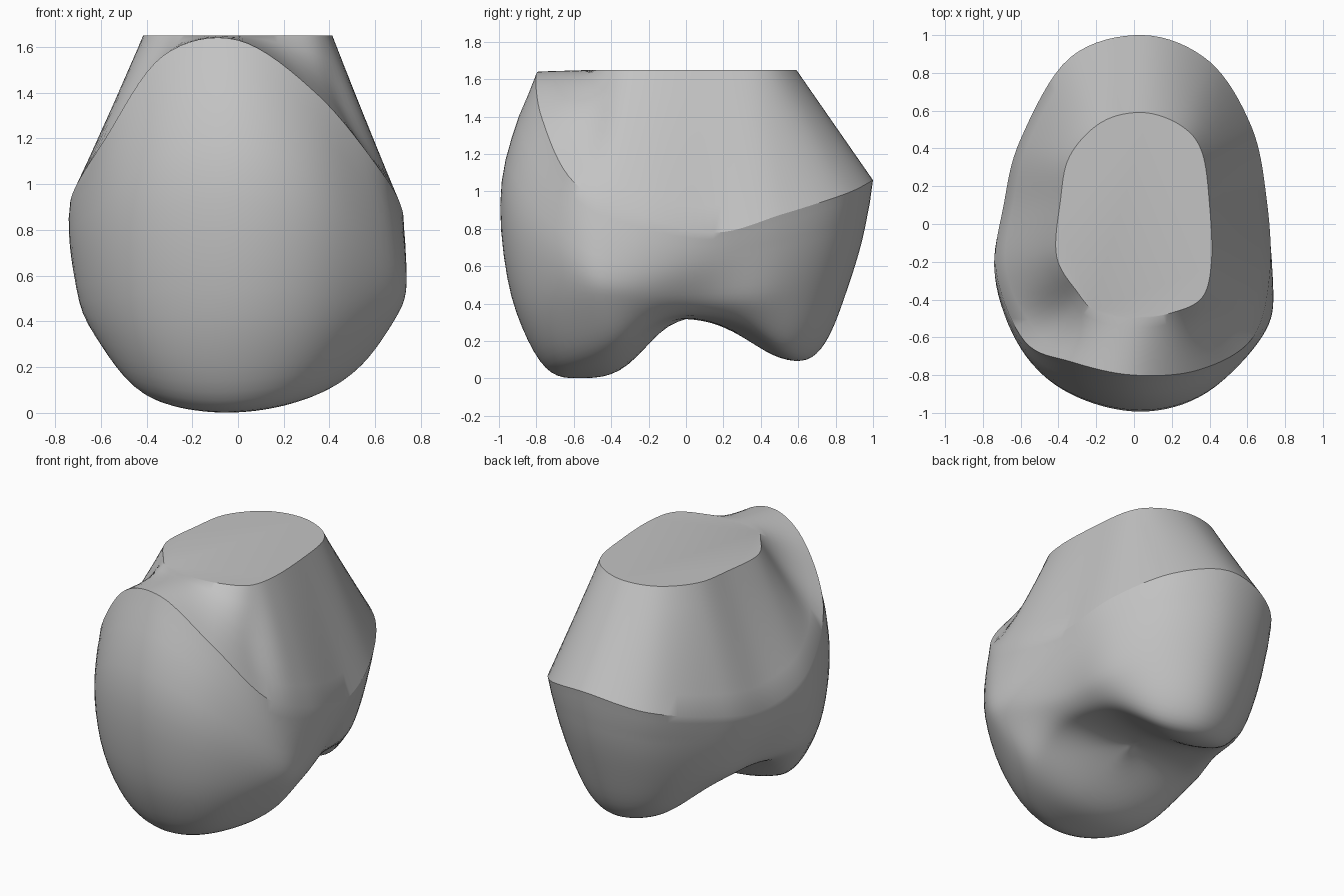
import bpy
import bmesh
import math
from mathutils import Vector

default_cube = bpy.data.objects.get("Cube")
if default_cube:
    bpy.data.objects.remove(default_cube, do_unlink=True)

SEGMENTS = 112
TOP_HEIGHT = 1.65
CUSP_SCALE = .63

# Control outlines, ordered from the back through +x, the front and -x
neck_outline = [(.05, .59), (.25, .52), (.36, .38), (.4, .1), (.41, -.2),
                (.36, -.39), (.2, -.47), (0, -.5), (-.2, -.46), (-.3, -.36),
                (-.41, -.17), (-.39, .12), (-.34, .36), (-.17, .54)]
crest_outline = [(.05, 1, 1.06), (.4, .86, .99), (.62, .52, .88),
                 (.7, .15, .78), (.72, -.25, .88), (.63, -.6, 1.05),
                 (.35, -.77, 1.39), (0, -.8, 1.63), (-.33, -.73, 1.56),
                 (-.58, -.62, 1.2), (-.73, -.25, .94), (-.69, .1, .82),
                 (-.6, .45, .86), (-.34, .88, .98)]
belly_outline = [(.05, .95, .75), (.37, .81, .72), (.58, .5, .65),
                 (.66, .13, .6), (.74, -.33, .56), (.69, -.59, .64),
                 (.39, -.9, .92), (.03, -1, 1.06), (-.35, -.9, 1.02),
                 (-.6, -.67, .83), (-.74, -.28, .75), (-.67, .1, .63),
                 (-.57, .45, .65), (-.32, .83, .7)]


def spline(a, b, c, d, t):
    """Smooth curve from b to c, with a and d as neighbours."""
    return b + (c - a) * (t / 2) + (a * 2 - b * 5 + c * 4 - d) * (t * t / 2) \
        + (b * 3 - a - c * 3 + d) * (t ** 3 / 2)


def smooth_loop(points):
    """Resample a closed control outline to the full segment count."""
    points = [Vector(p) for p in points]
    count = len(points)
    loop = []
    for step in range(SEGMENTS):
        index, fraction = divmod(step * count / SEGMENTS, 1)
        near = [points[(int(index) + offset) % count] for offset in (-1, 0, 1, 2)]
        loop.append(spline(*near, fraction))
    return loop


def biting_height(x, y):
    """Height of the underside: a tall front cusp and a shorter back cusp."""
    front = math.exp(-((y + .6 + .15 * x * x) / .42) ** 4)
    back = math.exp(-(min(0, y - .58 - .3 * x * x) / .31) ** 2)
    bow = (.06 + .42 * front + .6 * back) * (x - .09 * y) ** 2
    return .33 - .33 * front - .24 * back + bow


def underside_ring(belly, inset):
    """Belly outline drawn in; inset 0 is the wall's foot, 1 the cusp tips."""
    ring = []
    for point in belly:
        waist = math.exp(-((point.y - .04) / .25) ** 2)
        foot = .94 - .05 * min(1, max(0, point.y / .8)) - .07 * waist
        scale = foot + (CUSP_SCALE - foot) * inset
        x, y = point.x * scale, point.y * scale
        floor = biting_height(x, y)
        lift = (1 - inset) ** 2.5
        ring.append(Vector((x, y, floor + (.42 - floor) * lift)))
    return ring


neck = smooth_loop([(x, y, TOP_HEIGHT) for x, y in neck_outline])
crest = smooth_loop(crest_outline)
belly = smooth_loop(belly_outline)
lower = underside_ring(belly, 0)
rings = [neck]

# Tapered neck, hollowed where it meets both ends of the front ridge
for step in range(1, 6):
    t = step / 6
    ring = []
    for a, b in zip(neck, crest):
        point = a.lerp(b, t)
        hollow = math.exp(-((b.y + .62) / .13) ** 2)
        point.x *= 1 - .09 * hollow * math.sin(math.pi * t)
        ring.append(point)
    rings.append(ring)
rings.append(crest)

# Curved wall between the crest, belly and lower edge
for step in range(1, 6):
    rings.append([spline(top * 2 - mid, top, mid, low, step / 5)
                  for top, mid, low in zip(crest, belly, lower)])
tuck = underside_ring(belly, .4)
for step in range(1, 6):
    rings.append([spline(top, mid, low, end, step / 5)
                  for top, mid, low, end in zip(crest, belly, lower, tuck)])

# Rounded edge and cusps, closing towards the middle
for step in range(1, 11):
    rings.append(underside_ring(belly, step / 10))
for step in range(1, 14):
    scale = CUSP_SCALE * (1 - step / 14)
    rings.append([Vector((p.x * scale, p.y * scale,
                          biting_height(p.x * scale, p.y * scale)))
                  for p in belly])

# Skin the rings into one closed surface
bm = bmesh.new()
grid = [[bm.verts.new(point) for point in ring] for ring in rings]
for upper, under in zip(grid, grid[1:]):
    for i in range(SEGMENTS):
        j = (i + 1) % SEGMENTS
        bm.faces.new((upper[i], upper[j], under[j], under[i]))
bm.faces.new(grid[0])
middle = bm.verts.new((0, 0, biting_height(0, 0)))
for i in range(SEGMENTS):
    bm.faces.new((grid[-1][i], grid[-1][(i + 1) % SEGMENTS], middle))

# Soften the lower wall and the cusps, leaving the neck and crest crisp
soft = [vert for ring in grid[9:] for vert in ring]
for _ in range(6):
    bmesh.ops.smooth_vert(bm, verts=soft, factor=.5, use_axis_x=True,
                          use_axis_y=True, use_axis_z=True)
bmesh.ops.recalc_face_normals(bm, faces=bm.faces)

mesh = bpy.data.meshes.new("tooth_crown")
bm.to_mesh(mesh)
bm.free()
crown = bpy.data.objects.new("tooth_crown", mesh)
bpy.context.collection.objects.link(crown)

# Plain grey finish
grey = bpy.data.materials.new("plain_grey")
grey.use_nodes = True
colour = (.55, .55, .55, 1)
grey.diffuse_color = colour
grey.node_tree.nodes["Principled BSDF"].inputs["Base Color"].default_value = colour
mesh.materials.append(grey)

bpy.context.view_layer.objects.active = crown
crown.select_set(True)
bpy.ops.object.shade_smooth_by_angle(angle=math.radians(32))
